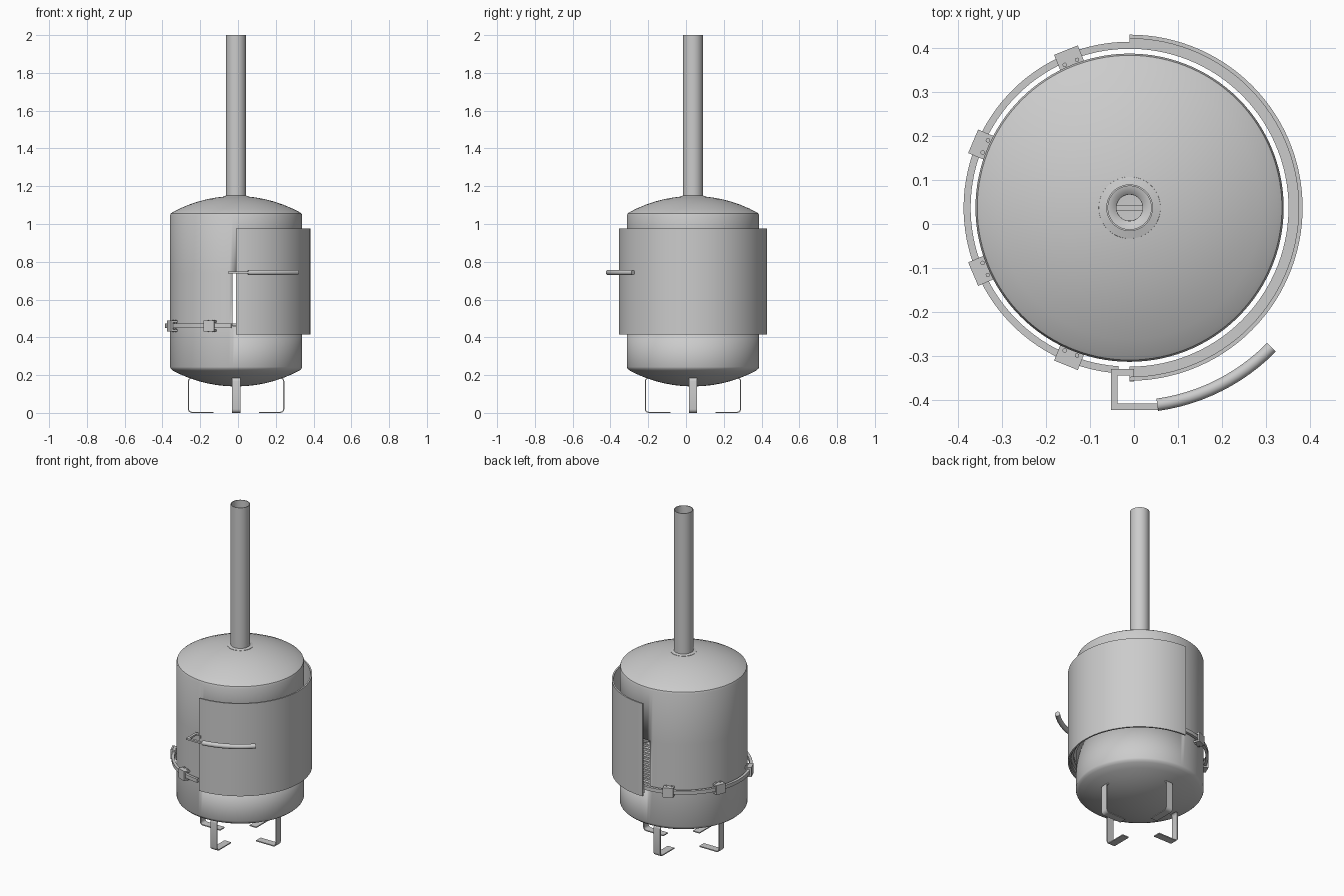
import bpy, bmesh
from math import sin, cos, pi, radians, sqrt
from mathutils import Matrix, Vector

if "Cube" in bpy.data.objects:
    bpy.data.objects.remove(bpy.data.objects["Cube"])

CX, CY = -0.01, 0.037          # axis of the stove


def finish(name, bm, smooth=True, world=False):
    me = bpy.data.meshes.new(name)
    bm.to_mesh(me)
    bm.free()
    ob = bpy.data.objects.new(name, me)
    bpy.context.collection.objects.link(ob)
    if not world:
        ob.location = (CX, CY, 0)
    if smooth:
        bpy.ops.object.select_all(action='DESELECT')
        ob.select_set(True)
        bpy.context.view_layer.objects.active = ob
        bpy.ops.object.shade_smooth_by_angle(angle=radians(35))
    return ob


def lathe(profile, a0=0, a1=360, closed=True, seg=120):
    """Turn an (r, z) profile about the axis between two angles in degrees."""
    bm = bmesh.new()
    full = a1 - a0 >= 360
    n = max(2, round(seg * (a1 - a0) / 360))
    rings = []
    for i in range(n if full else n + 1):
        a = radians(a0 + (a1 - a0) * i / n)
        rings.append([bm.verts.new((r * cos(a), r * sin(a), z)) for r, z in profile])
    m = len(profile)
    for i in range(n):
        p, q = rings[i], rings[(i + 1) % len(rings)]
        for j in range(m if closed else m - 1):
            k = (j + 1) % m
            bm.faces.new((p[j], q[j], q[k], p[k]))
    if closed and not full:
        bm.faces.new(rings[0])
        bm.faces.new(rings[-1])
    bmesh.ops.remove_doubles(bm, verts=bm.verts, dist=1e-5)
    bmesh.ops.recalc_face_normals(bm, faces=bm.faces)
    return bm


def rect(r0, r1, z0, z1):
    return [(r0, z0), (r1, z0), (r1, z1), (r0, z1)]


def add_box(bm, lo, hi, angle=0):
    lo, hi = Vector(lo), Vector(hi)
    mat = (Matrix.Rotation(angle, 4, 'Z') @ Matrix.Translation((lo + hi) / 2)
           @ Matrix.Diagonal((*(hi - lo), 1)))
    bmesh.ops.create_cube(bm, size=1, matrix=mat)


def cap(r, z_pole, z_rim, rim=0.35):
    """Height of a shallow spherical dome at radius r."""
    h = z_rim - z_pole
    R = (rim * rim + h * h) / (2 * abs(h))
    d = R - sqrt(R * R - r * r)
    return z_pole + (d if h > 0 else -d)


# Domed tank with a wide opening behind the sliding door
prof = [(r, cap(r, 0.14, 0.232)) for r in (0, .05, .1, .15, .2, .25, .3, .335)]
prof += [(.346, .234), (.35, .243), (.35, .46), (.35, .74), (.35, 1.045), (.346, 1.056)]
prof += [(r, cap(r, 1.148, 1.055)) for r in (.335, .3, .25, .2, .15, .1, .06, .03)]
bm = lathe(prof, closed=False)
gone = []
for f in bm.faces:
    c = f.calc_center_median()
    if .46 < c.z < .74 and c.x > -0.02:
        gone.append(f)
bmesh.ops.delete(bm, geom=gone, context='FACES')
tank = finish("tank", bm)
mod = tank.modifiers.new("wall", 'SOLIDIFY')
mod.thickness = 0.006
mod.offset = -1

# Chimney pipe and weld collar
finish("chimney", lathe(rect(.049, .053, 1.135, 2.0), seg=64))
finish("chimney_collar", lathe([(.05, 1.13), (.072, 1.13), (.07, 1.146), (.05, 1.151)], seg=64))

# Fire grate inside
bm = bmesh.new()
for i in range(-7, 8):
    y = i * .045
    w = sqrt(.345 ** 2 - y * y)
    add_box(bm, (-w, y - .006, .45), (w, y + .006, .462))
finish("fire_grate", bm, smooth=False)

# Sliding door and the rail that carries it
finish("door", lathe(rect(.384, .393, .415, .975), -90, 90))
finish("door_runner", lathe(rect(.376, .386, .43, .475), -90, 90))
finish("rail", lathe(rect(.361, .377, .45, .472), -90, 266))

# Rail brackets
bm = bmesh.new()
for deg in (112, 157, 203, 248):
    a = radians(deg)
    add_box(bm, (.376, -.029, .432), (.386, .029, .49), a)
    for z in (.432, .478):
        add_box(bm, (.345, -.029, z), (.38, .029, z + .01), a)
        for y in (-.015, .015):
            bmesh.ops.create_cone(
                bm, cap_ends=True, segments=12, radius1=.005, radius2=.005, depth=.02,
                matrix=Matrix.Rotation(a, 4, 'Z') @ Matrix.Translation((.356, y, z + .005)))
finish("rail_brackets", bm)

# Handle: flat bar hooked round the door edge, then a curved round grip
HZ = .743
bm = bmesh.new()
add_box(bm, (-.052, -.344, HZ - .005), (.0, -.329, HZ + .005))
add_box(bm, (-.052, -.422, HZ - .005), (-.037, -.329, HZ + .005))
add_box(bm, (-.052, -.422, HZ - .005), (.055, -.408, HZ + .005))
add_box(bm, (-.01, -.358, HZ - .008), (.0, -.329, HZ + .008))
finish("handle_bar", bm, smooth=False, world=True)
circle = [(.452 + .014 * cos(2 * pi * i / 20), HZ + .014 * sin(2 * pi * i / 20)) for i in range(20)]
finish("handle_grip", lathe(circle, -82, -44.5))

# Four bent strip legs
path = [(.12, 0), (.235, 0)]
path += [(.235 + .02 * sin(t), .02 - .02 * cos(t)) for t in (pi / 8, pi / 4, 3 * pi / 8, pi / 2)]
path += [(.255 - .02 * (1 - cos(t)), .168 + .02 * sin(t)) for t in (0, pi / 8, pi / 4, 3 * pi / 8, pi / 2)]
path += [(.15, .188)]
inner = []
for i, p in enumerate(path):
    a, b = path[max(i - 1, 0)], path[min(i + 1, len(path) - 1)]
    d = (Vector(b) - Vector(a)).normalized()
    inner.append((p[0] - d.y * .006, p[1] + d.x * .006))
for name, deg in (("right_leg", 0), ("back_leg", 90), ("left_leg", 180), ("front_leg", 270)):
    bm = bmesh.new()
    rows = [[bm.verts.new((x, y, z)) for x, z in path + inner[::-1]] for y in (-.022, .022)]
    n, m = len(rows[0]), len(path)
    for j in range(n):
        k = (j + 1) % n
        bm.faces.new((rows[0][j], rows[0][k], rows[1][k], rows[1][j]))
    for row in rows:
        for j in range(m - 1):
            bm.faces.new((row[j], row[j + 1], row[n - 2 - j], row[n - 1 - j]))
    bmesh.ops.recalc_face_normals(bm, faces=bm.faces)
    bmesh.ops.rotate(bm, verts=bm.verts, cent=(0, 0, 0), matrix=Matrix.Rotation(radians(deg), 3, 'Z'))
    finish(name, bm)
